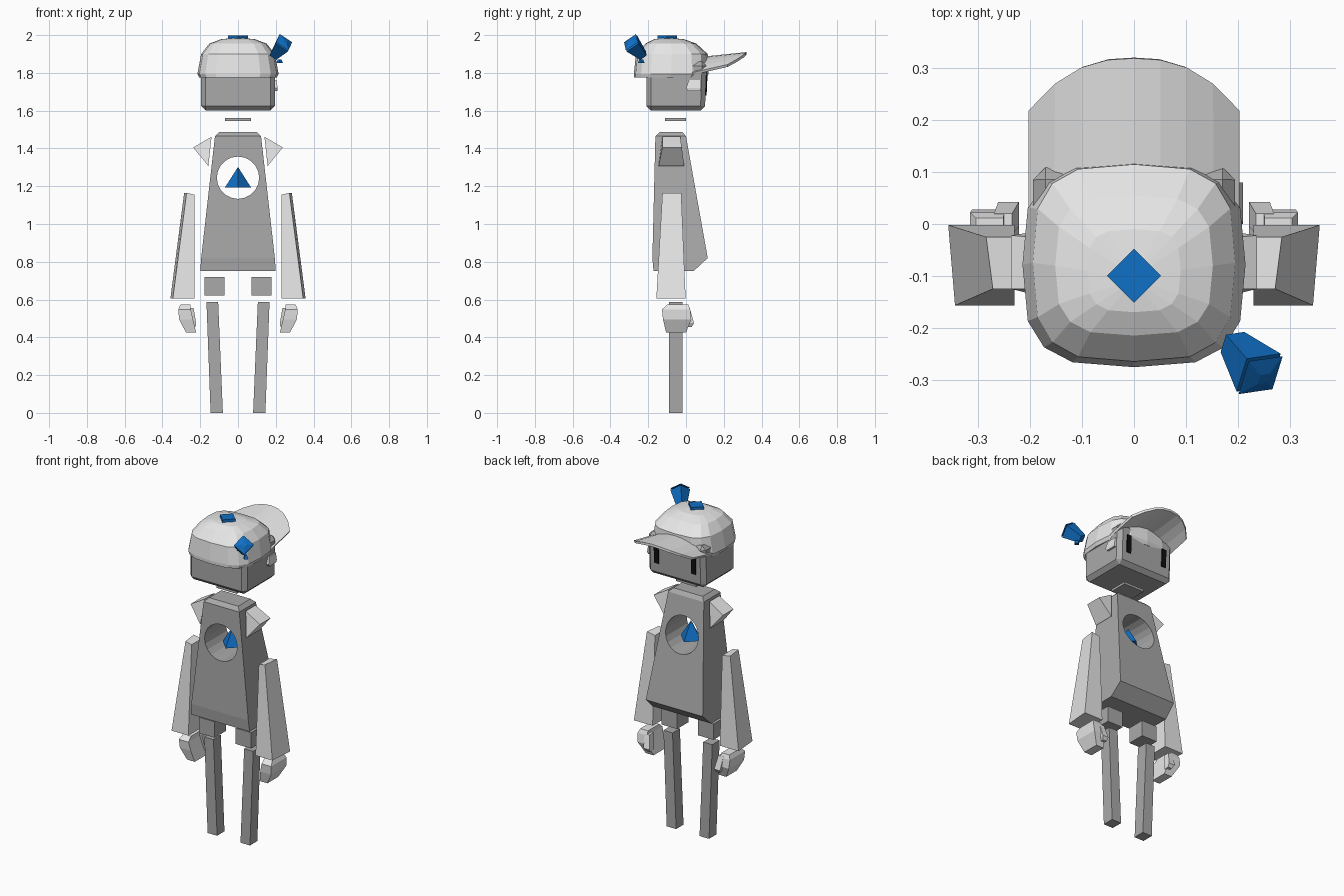
import bpy, bmesh, math
from mathutils import Vector

cube = bpy.data.objects.get("Cube")
if cube:
    bpy.data.objects.remove(cube)


def material(name, rgb):
    m = bpy.data.materials.new(name)
    m.use_nodes = True
    m.diffuse_color = (*rgb, 1)
    m.node_tree.nodes["Principled BSDF"].inputs["Base Color"].default_value = (*rgb, 1)
    return m


LIGHT = material("light grey", (0.8, 0.8, 0.8))
MID = material("mid grey", (0.4, 0.4, 0.4))
BLUE = material("blue", (0.005, 0.16, 0.56))
BLACK = material("black", (0.005, 0.005, 0.005))


def finish(name, bm, mat):
    bmesh.ops.recalc_face_normals(bm, faces=bm.faces)
    mesh = bpy.data.meshes.new(name)
    bm.to_mesh(mesh)
    bm.free()
    mesh.materials.append(mat)
    ob = bpy.data.objects.new(name, mesh)
    bpy.context.collection.objects.link(ob)
    return ob


def loft(name, sections, mat, side=1):
    """Join rings with equal point counts and cap both ends; side=-1 mirrors in x."""
    bm = bmesh.new()
    rings = [[bm.verts.new((p[0] * side, p[1], p[2])) for p in s] for s in sections]
    n = len(rings[0])
    for a, b in zip(rings, rings[1:]):
        for i in range(n):
            j = (i + 1) % n
            bm.faces.new((a[i], a[j], b[j], b[i]))
    bm.faces.new(rings[0])
    bm.faces.new(rings[-1])
    return finish(name, bm, mat)


def rect(z, x0, x1, y0, y1):
    return [(x0, y0, z), (x1, y0, z), (x1, y1, z), (x0, y1, z)]


def oval(z, rx, ry, cy, n=16):
    ring = []
    for i in range(n):
        a = math.tau * i / n
        c, s = math.cos(a), math.sin(a)
        ring.append((math.copysign(abs(c) ** 0.62, c) * rx,
                     cy + math.copysign(abs(s) ** 0.62, s) * ry, z))
    return ring


def cone(name, mat, center, r1, r2, depth, direction=(0, 0, 1), sides=4):
    bm = bmesh.new()
    bmesh.ops.create_cone(bm, cap_ends=True, segments=sides, radius1=r1, radius2=r2, depth=depth)
    rot = Vector(direction).to_track_quat('Z', 'Y').to_matrix()
    bmesh.ops.rotate(bm, verts=bm.verts, matrix=rot)
    bmesh.ops.translate(bm, verts=bm.verts, vec=center)
    return finish(name, bm, mat)


# Torso with a round opening
torso = loft("torso", [rect(0.75, -0.2, 0.2, -0.172, 0.04),
                       rect(0.82, -0.195, 0.195, -0.178, 0.115),
                       rect(1.465, -0.122, 0.122, -0.162, 0.0),
                       rect(1.487, -0.1, 0.1, -0.14, -0.02)], MID)
cutter = cone("torso_opening_cutter", MID, (0, -0.05, 1.245), 0.112, 0.112, 0.6, (0, 1, 0), 20)
cutter.hide_render = True
cutter.hide_viewport = True
cut = torso.modifiers.new("opening", 'BOOLEAN')
cut.object = cutter
cut.operation = 'DIFFERENCE'
cut.solver = 'EXACT'
cone("core_pyramid", BLUE, (0, -0.05, 1.247), 0.07, 0.0, 0.11)

# Neck and head
loft("neck_plate", [rect(1.545, -0.07, 0.07, -0.112, 0.0),
                    rect(1.56, -0.07, 0.07, -0.112, 0.0)], MID)
head = loft("head", [rect(1.6, -0.195, 0.195, -0.21, 0.1),
                     rect(1.86, -0.195, 0.195, -0.21, 0.11)], MID)
bevel = head.modifiers.new("chamfer", 'BEVEL')
bevel.width = 0.024
bevel.segments = 1
for side, word in ((1, "left"), (-1, "right")):
    loft(word + "_eye", [rect(1.68, 0.112, 0.142, 0.1, 0.109),
                         rect(1.79, 0.112, 0.142, 0.105, 0.114)], BLACK, side)
loft("ear_piece", [rect(1.705, 0.18, 0.208, 0.01, 0.075),
                   rect(1.72, 0.18, 0.21, 0.0, 0.08),
                   rect(1.762, 0.18, 0.203, 0.015, 0.08)], LIGHT)

# Cap crown
loft("cap_crown", [oval(1.775, 0.205, 0.192, -0.083),
                   oval(1.795, 0.215, 0.198, -0.078),
                   oval(1.9, 0.195, 0.19, -0.075),
                   oval(1.955, 0.152, 0.135, -0.08),
                   oval(1.978, 0.09, 0.08, -0.09),
                   oval(1.984, 0.03, 0.03, -0.1)], LIGHT)

# Arched brim
bm = bmesh.new()
rows = []
for i in range(9):
    u = i / 4 - 1
    inner = bm.verts.new((0.2 * u, 0.1 - 0.09 * u * u, 1.88 - 0.09 * u * u))
    outer = bm.verts.new((0.2 * u, 0.32 - 0.1 * abs(u) ** 2.5, 1.903 - 0.065 * u * u))
    rows.append((inner, outer))
for a, b in zip(rows, rows[1:]):
    bm.faces.new((a[0], b[0], b[1], a[1]))
brim = finish("cap_brim", bm, LIGHT)
thick = brim.modifiers.new("thickness", 'SOLIDIFY')
thick.thickness = 0.014
thick.offset = 0

# Blue cap ornaments
cone("cap_button", BLUE, (0, -0.1, 1.989), 0.052, 0.052, 0.02)
cone("tassel", BLUE, (0.215, -0.257, 1.924), 0.03, 0.056, 0.1, (0.06, -0.07, 0.075))
cone("tassel_tip", BLUE, (0.247, -0.295, 1.966), 0.056, 0.015, 0.012, (0.06, -0.07, 0.075))
cone("tassel_knot", BLUE, (0.22, -0.237, 1.862), 0.018, 0.01, 0.02)

# Limbs, mirrored
for side, word in ((1, "left"), (-1, "right")):
    loft(word + "_shoulder",
         [[(0.14, -0.125, 1.462), (0.237, -0.125, 1.405), (0.157, -0.145, 1.307)],
          [(0.14, -0.03, 1.462), (0.237, -0.022, 1.405), (0.157, -0.01, 1.307)]], LIGHT, side)
    loft(word + "_arm",
         [[(0.23, -0.157, 0.605), (0.345, -0.157, 0.605), (0.358, -0.002, 0.605), (0.23, -0.002, 0.605)],
          [(0.23, -0.125, 1.155), (0.272, -0.125, 1.165), (0.285, -0.025, 1.165), (0.23, -0.025, 1.155)]],
         LIGHT, side)
    loft(word + "_hand",
         [rect(0.573, 0.252, 0.305, -0.1, 0.012),
          rect(0.548, 0.25, 0.316, -0.127, 0.022),
          rect(0.495, 0.238, 0.312, -0.122, 0.028),
          rect(0.425, 0.222, 0.275, -0.105, 0.0)], LIGHT, side)
    loft(word + "_thumb",
         [rect(0.555, 0.235, 0.27, -0.02, 0.02),
          rect(0.475, 0.222, 0.262, -0.005, 0.042),
          rect(0.455, 0.225, 0.25, 0.0, 0.03)], LIGHT, side)
    loft(word + "_hip", [rect(0.622, 0.072, 0.178, -0.125, -0.015),
                         rect(0.72, 0.072, 0.178, -0.125, -0.015)], MID, side)
    loft(word + "_leg", [rect(0.0, 0.08, 0.145, -0.09, -0.018),
                         rect(0.588, 0.105, 0.167, -0.09, -0.018)], MID, side)
